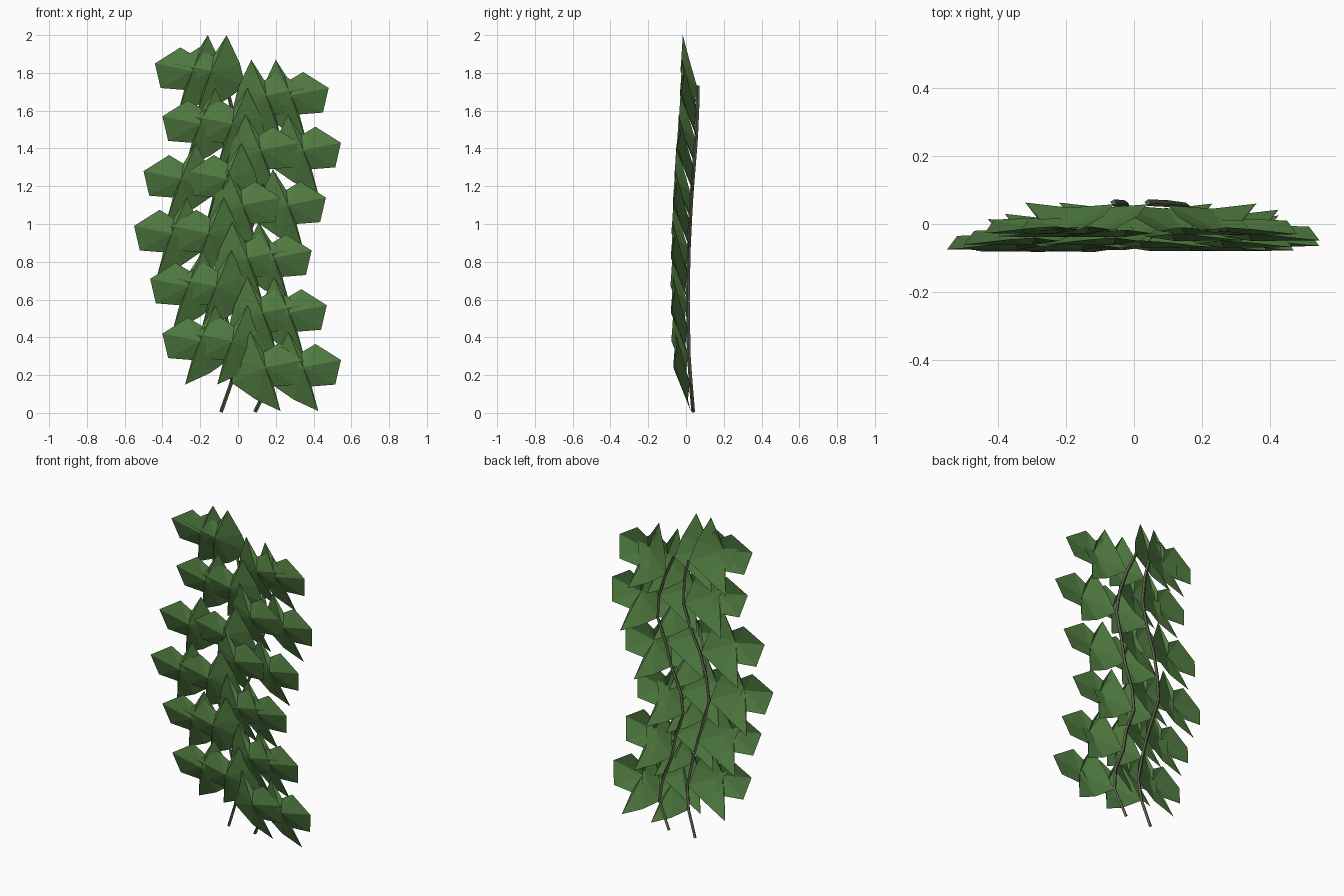
import bpy, bmesh

if "Cube" in bpy.data.objects:
    bpy.data.objects.remove(bpy.data.objects["Cube"])


def material(name, color):
    m = bpy.data.materials.new(name)
    m.diffuse_color = color
    m.use_nodes = True
    m.node_tree.nodes["Principled BSDF"].inputs["Base Color"].default_value = m.diffuse_color
    return m


leaf_mat = material("leaf_green", (0.085, 0.21, 0.055, 1))
stem_mat = material("stem_brown_green", (0.10, 0.12, 0.065, 1))

# Stem paths sampled by height: depth is shared, each stem sways sideways
HEIGHTS = [0.005, .16, .30, .45, .59, .74, .87, 1.02, 1.16, 1.31, 1.45, 1.60, 1.73]
DEPTH = [.038, .025, .015, .012, .01, .012, .015, .022, .03, .042, .053, .06, .063]
SWAY = {
    "left": [-.09, -.035, -.02, -.05, -.085, -.13, -.17, -.155, -.12, -.06, -.02, -.03, -.06],
    "right": [.09, .165, .15, .09, .065, .01, .025, .085, .118, .165, .15, .10, .04],
}

# Lobed leaf outline from the stem outwards: (outward, depth, height)
OUTLINE = [
    (0, -.005, 0), (.13, -.015, -.09), (.26, 0, -.15), (.225, -.045, -.02),
    (.35, -.05, -.01), (.38, -.09, .12), (.245, -.075, .205),
    (.17, -.07, .16), (.10, -.08, .27), (.03, -.04, .12),
]
CENTRE = (.18, -.092, .08)


def add_leaf(bm, origin, side):
    """Fan of flat triangles around a raised middle; side is +1 or -1."""
    def vert(p):
        return bm.verts.new((origin[0] + side * p[0], origin[1] + p[1], origin[2] + p[2]))
    mid = vert(CENTRE)
    ring = [vert(p) for p in OUTLINE]
    for a, b in zip(ring, ring[1:] + ring[:1]):
        # front of every leaf faces -y
        bm.faces.new((mid, a, b) if side > 0 else (mid, b, a))


for name, sway in SWAY.items():
    points = list(zip(sway, DEPTH, HEIGHTS))

    # Thin five-sided stem
    curve = bpy.data.curves.new(name + "_stem", 'CURVE')
    curve.dimensions = '3D'
    curve.bevel_depth = 0.01
    curve.bevel_resolution = 0
    curve.use_fill_caps = True
    spline = curve.splines.new('POLY')
    spline.points.add(len(points) - 1)
    for sp, p in zip(spline.points, points):
        sp.co = (*p, 1)
    spline.use_smooth = False
    curve.materials.append(stem_mat)
    bpy.context.collection.objects.link(bpy.data.objects.new(name + "_stem", curve))

    # Leaves alternate right and left up the stem
    bm = bmesh.new()
    for i, p in enumerate(points[1:]):
        add_leaf(bm, p, 1 if i % 2 == 0 else -1)
    mesh = bpy.data.meshes.new(name + "_leaves")
    bm.to_mesh(mesh)
    bm.free()
    mesh.materials.append(leaf_mat)
    bpy.context.collection.objects.link(bpy.data.objects.new(name + "_leaves", mesh))
